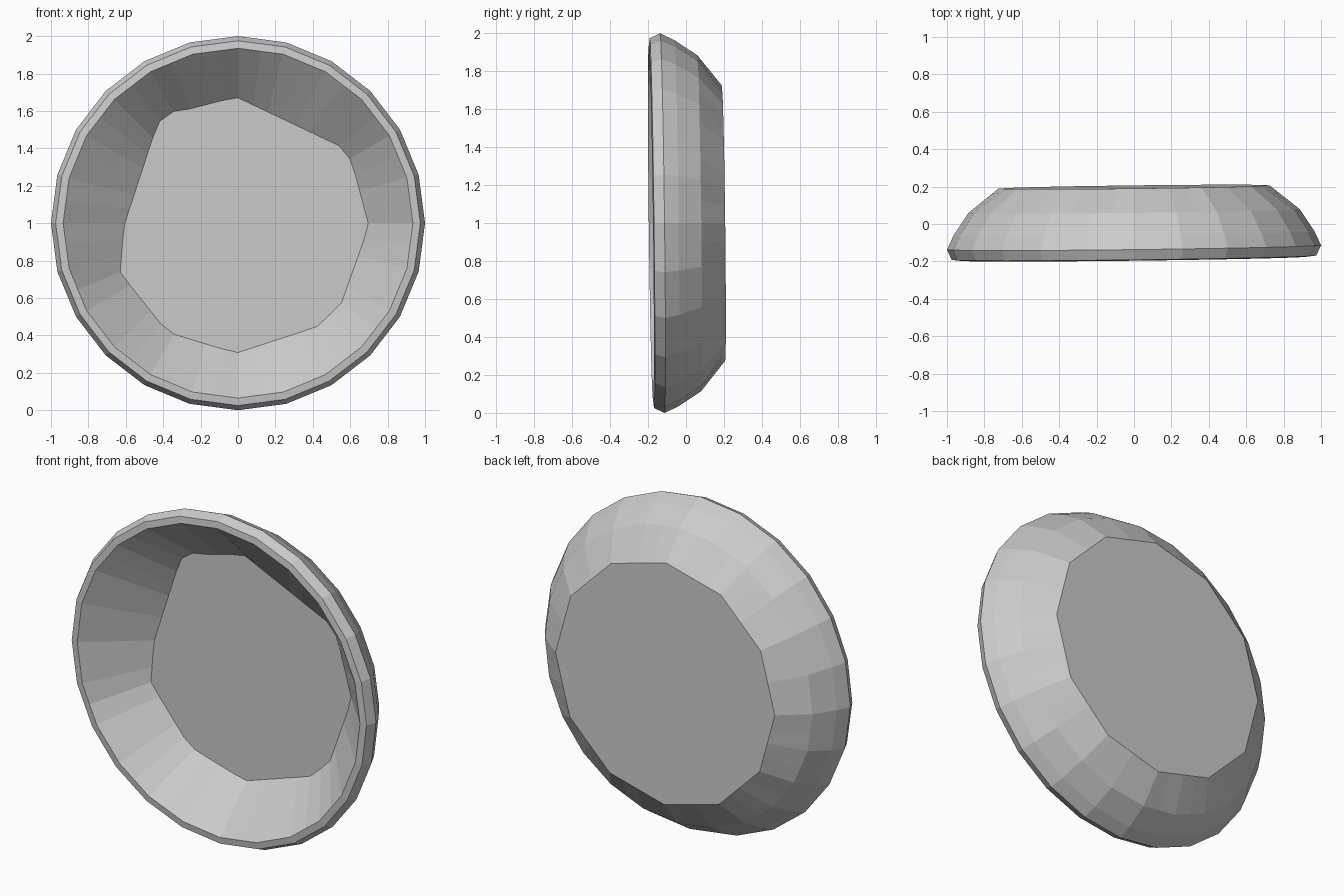
import bpy, bmesh, math

if "Cube" in bpy.data.objects:
    bpy.data.objects.remove(bpy.data.objects["Cube"])

CZ = 0.995
N = 48


def ngon(radius, sides, turn=0.0):
    """Regular polygon corners in the x/z plane, relative to the dish centre."""
    step = 2 * math.pi / sides
    return [(radius * math.cos(i * step + turn), radius * math.sin(i * step + turn))
            for i in range(sides)]


def reach(poly, a):
    """Distance from the centre to the polygon outline in direction a."""
    dx, dz = math.cos(a), math.sin(a)
    best = 0.0
    for i, (x1, z1) in enumerate(poly):
        x2, z2 = poly[(i + 1) % len(poly)]
        ex, ez = x2 - x1, z2 - z1
        det = ex * dz - ez * dx
        if abs(det) < 1e-9:
            continue
        t = (ex * z1 - ez * x1) / det
        u = (dx * z1 - dz * x1) / det
        if t > 0 and -1e-6 <= u <= 1 + 1e-6:
            best = max(best, t)
    return best


def add_ring(bm, poly, y):
    ring = []
    for i in range(N):
        a = 2 * math.pi * i / N
        r = reach(poly, a)
        x, z = r * math.cos(a), r * math.sin(a)
        # the dish leans very slightly
        ring.append(bm.verts.new((x, y + 0.012 * x - 0.012 * z, z + CZ)))
    return ring


# Irregular flat floor inside the dish
floor = [(x, z - CZ) for x, z in [
    (0.70, 0.98), (0.61, 1.32), (0.56, 1.40), (-0.01, 1.67), (-0.28, 1.60),
    (-0.36, 1.59), (-0.43, 1.53), (-0.61, 0.98), (-0.63, 0.73), (-0.40, 0.44),
    (-0.34, 0.40), (-0.01, 0.30), (0.42, 0.44), (0.55, 0.56)]]

# Rings from inner floor, over the rim, to the flat back
rings = [
    (floor, 0.075),
    (ngon(0.935, 24), -0.185),
    (ngon(0.975, 24), -0.18),
    (ngon(1.0, 24), -0.125),
    (ngon(0.965, 24), -0.05),
    (ngon(0.885, 24), 0.07),
    (ngon(0.725, 12), 0.198),
]

bm = bmesh.new()
loops = [add_ring(bm, p, y) for p, y in rings]
for a, b in zip(loops, loops[1:]):
    for i in range(N):
        j = (i + 1) % N
        bm.faces.new((a[i], a[j], b[j], b[i]))
bm.faces.new(loops[0])
bm.faces.new(loops[-1])
bmesh.ops.recalc_face_normals(bm, faces=bm.faces[:])

mesh = bpy.data.meshes.new("dish")
bm.to_mesh(mesh)
bm.free()
dish = bpy.data.objects.new("dish", mesh)
bpy.context.collection.objects.link(dish)

# Stand exactly on the ground
low = min(v.co.z for v in mesh.vertices)
for v in mesh.vertices:
    v.co.z -= low
